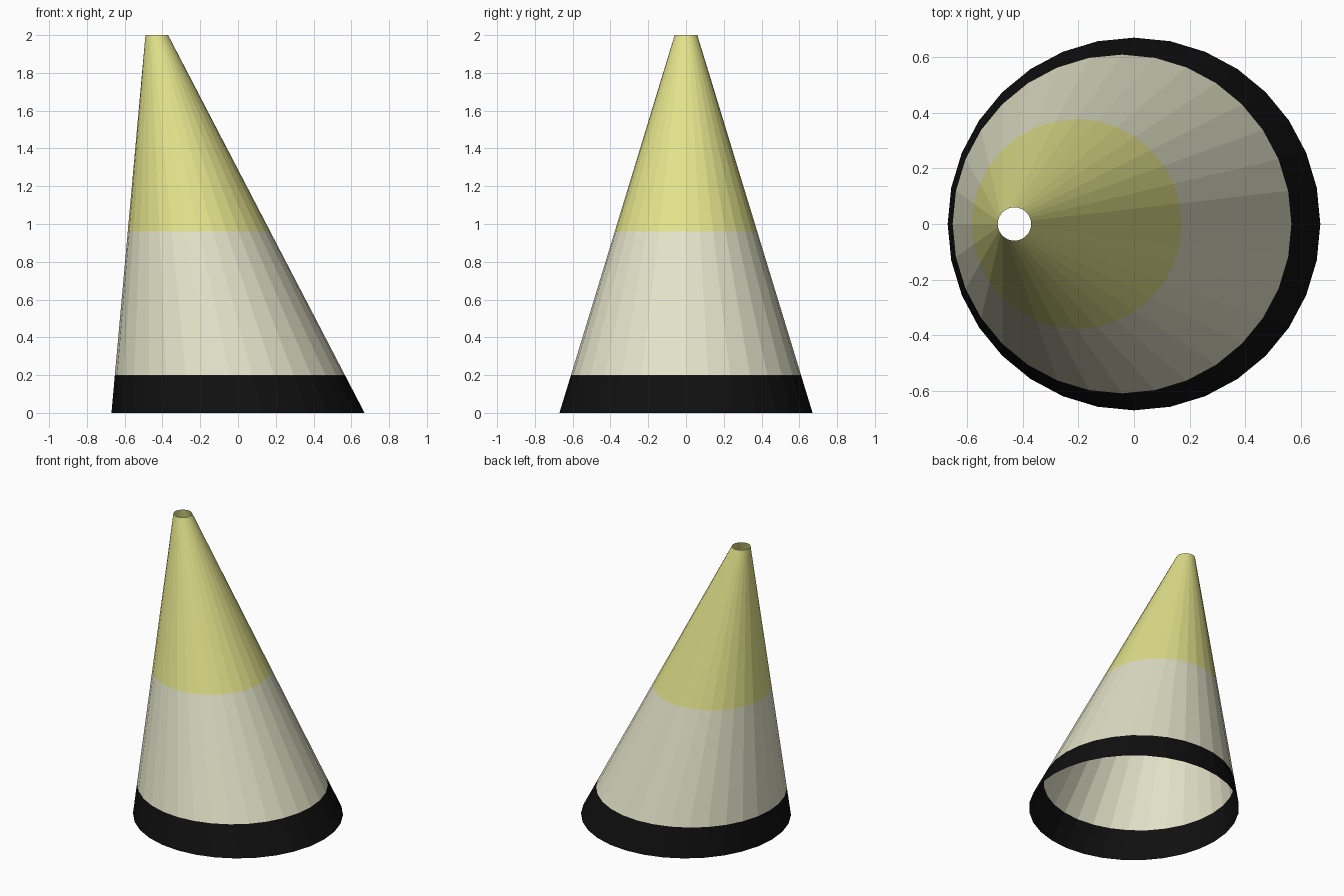
import bpy, bmesh, math

if "Cube" in bpy.data.objects:
    bpy.data.objects.remove(bpy.data.objects["Cube"])

SIDES = 32
TOP_X, R0, R1, HEIGHT = -0.43, 0.67, 0.06, 2.0


def material(name, rgb):
    m = bpy.data.materials.new(name)
    m.diffuse_color = (*rgb, 1)
    m.use_nodes = True
    m.node_tree.nodes["Principled BSDF"].inputs["Base Color"].default_value = m.diffuse_color
    return m


def cone_section(name, z0, z1, mat):
    """Open flat-sided section of the leaning cone between two heights."""
    bm = bmesh.new()
    rings = []
    for z in (z0, z1):
        t = z / HEIGHT
        r = R0 + (R1 - R0) * t
        rings.append([bm.verts.new((TOP_X * t + r * math.cos(a), r * math.sin(a), z))
                      for a in (math.tau * i / SIDES for i in range(SIDES))])
    low, high = rings
    for i in range(SIDES):
        j = (i + 1) % SIDES
        bm.faces.new((low[i], low[j], high[j], high[i]))
    me = bpy.data.meshes.new(name)
    bm.to_mesh(me)
    bm.free()
    me.materials.append(mat)
    ob = bpy.data.objects.new(name, me)
    bpy.context.collection.objects.link(ob)


# Black foot band, pale middle and yellow tip, all open at both ends
cone_section("base_band", 0.0, 0.2, material("black", (0.005, 0.005, 0.005)))
cone_section("middle_section", 0.2, 0.96, material("pale cream", (0.76, 0.76, 0.58)))
cone_section("tip_section", 0.96, HEIGHT, material("soft yellow", (0.76, 0.76, 0.26)))
